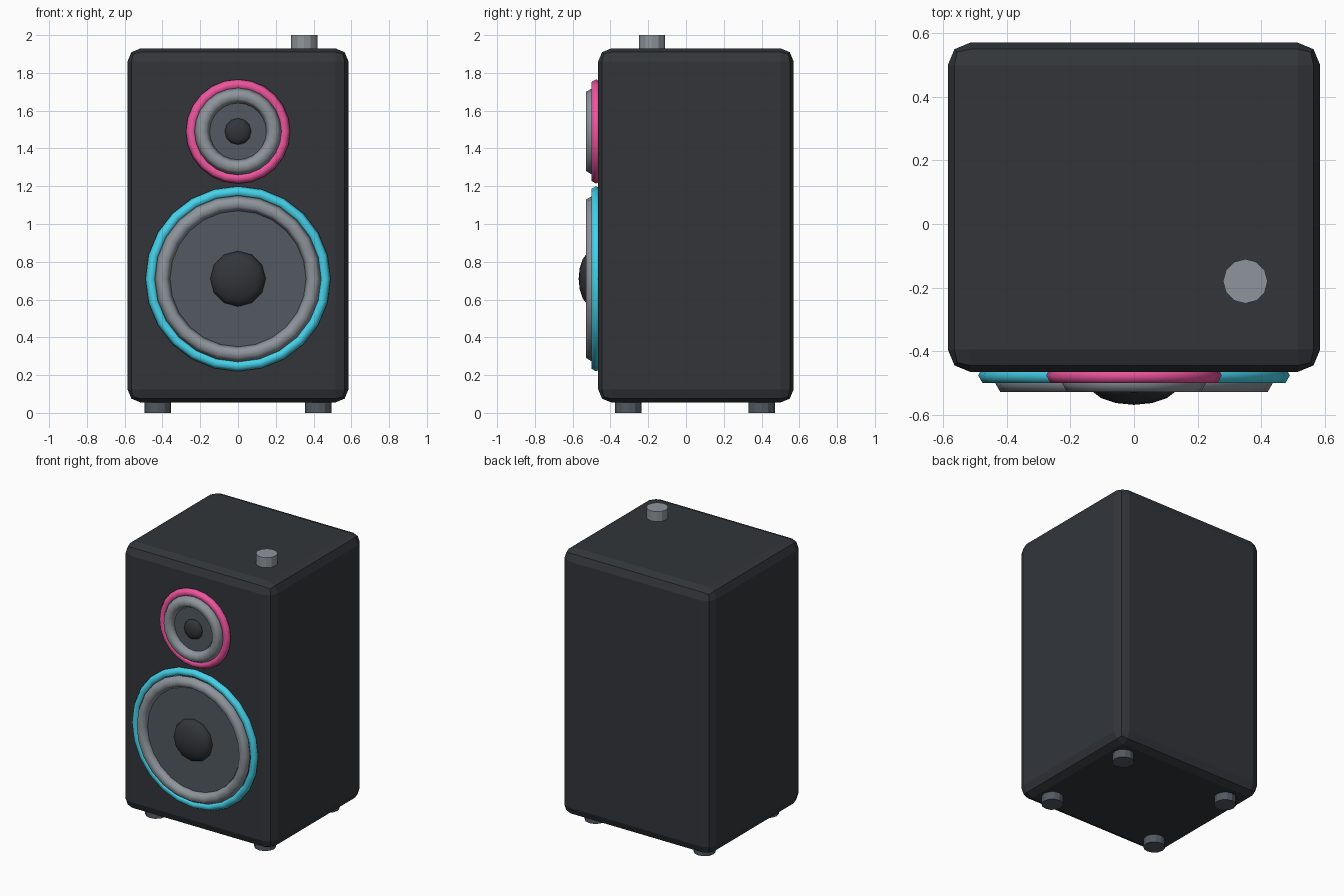
import bpy
from math import pi

if "Cube" in bpy.data.objects:
    bpy.data.objects.remove(bpy.data.objects["Cube"])


def material(name, rgb):
    m = bpy.data.materials.new(name)
    m.diffuse_color = (*rgb, 1)
    m.use_nodes = True
    m.node_tree.nodes["Principled BSDF"].inputs["Base Color"].default_value = m.diffuse_color
    return m


DARK = material("charcoal", (0.032, 0.036, 0.042))
SLATE = material("slate", (0.085, 0.1, 0.12))
GREY = material("grey", (0.27, 0.3, 0.33))
PINK = material("pink", (0.85, 0.09, 0.34))
CYAN = material("cyan", (0.06, 0.64, 0.82))
FRONT = (pi / 2, 0, 0)  # local z points to the front (-y)


def finish(name, mat, smooth=False):
    ob = bpy.context.object
    ob.name = name
    ob.data.materials.append(mat)
    if smooth:
        bpy.ops.object.shade_smooth()
    return ob


def cylinder(name, mat, r, depth, loc, rot=(0, 0, 0), sides=12):
    bpy.ops.mesh.primitive_cylinder_add(vertices=sides, radius=r, depth=depth,
                                        location=loc, rotation=rot)
    return finish(name, mat)


def ring(name, mat, major, minor, y, z):
    bpy.ops.mesh.primitive_torus_add(major_radius=major, minor_radius=minor,
                                     major_segments=24, minor_segments=6,
                                     location=(0, y, z), rotation=FRONT)
    return finish(name, mat, True)


def driver(name, z, trim_mat, trim_r, surround_r, dome_r):
    # coloured trim, rubber surround, flat cone and flattened dust cap
    ring(name + "_trim", trim_mat, trim_r, 0.028, -0.476, z)
    ring(name + "_surround", GREY, surround_r, 0.04, -0.494, z)
    cylinder(name + "_cone", SLATE, surround_r, 0.06, (0, -0.46, z), FRONT, 24)
    bpy.ops.mesh.primitive_uv_sphere_add(segments=12, ring_count=8, radius=dome_r,
                                         location=(0, -0.495, z), rotation=FRONT)
    bpy.context.object.scale.z = 0.5
    finish(name + "_dust_cap", DARK, True)


# cabinet with rounded edges
bpy.ops.mesh.primitive_cube_add(size=1, location=(0, 0.0525, 0.9925))
cabinet = finish("cabinet", DARK)
cabinet.scale = (1.17, 1.035, 1.875)
bpy.ops.object.transform_apply(location=False, rotation=False, scale=True)
bevel = cabinet.modifiers.new("rounded_edges", 'BEVEL')
bevel.width = 0.07
bevel.segments = 2

# speaker drivers
driver("woofer", 0.71, CYAN, 0.462, 0.4, 0.147)
driver("tweeter", 1.49, PINK, 0.248, 0.19, 0.07)

# volume knob on top
cylinder("volume_knob", GREY, 0.07, 0.09, (0.35, -0.18, 1.955))

# four feet
for side, x in (("left", -0.425), ("right", 0.425)):
    for end, y in (("front", -0.305), ("back", 0.4)):
        cylinder(f"{end}_{side}_foot", SLATE, 0.07, 0.08, (x, y, 0.04))
